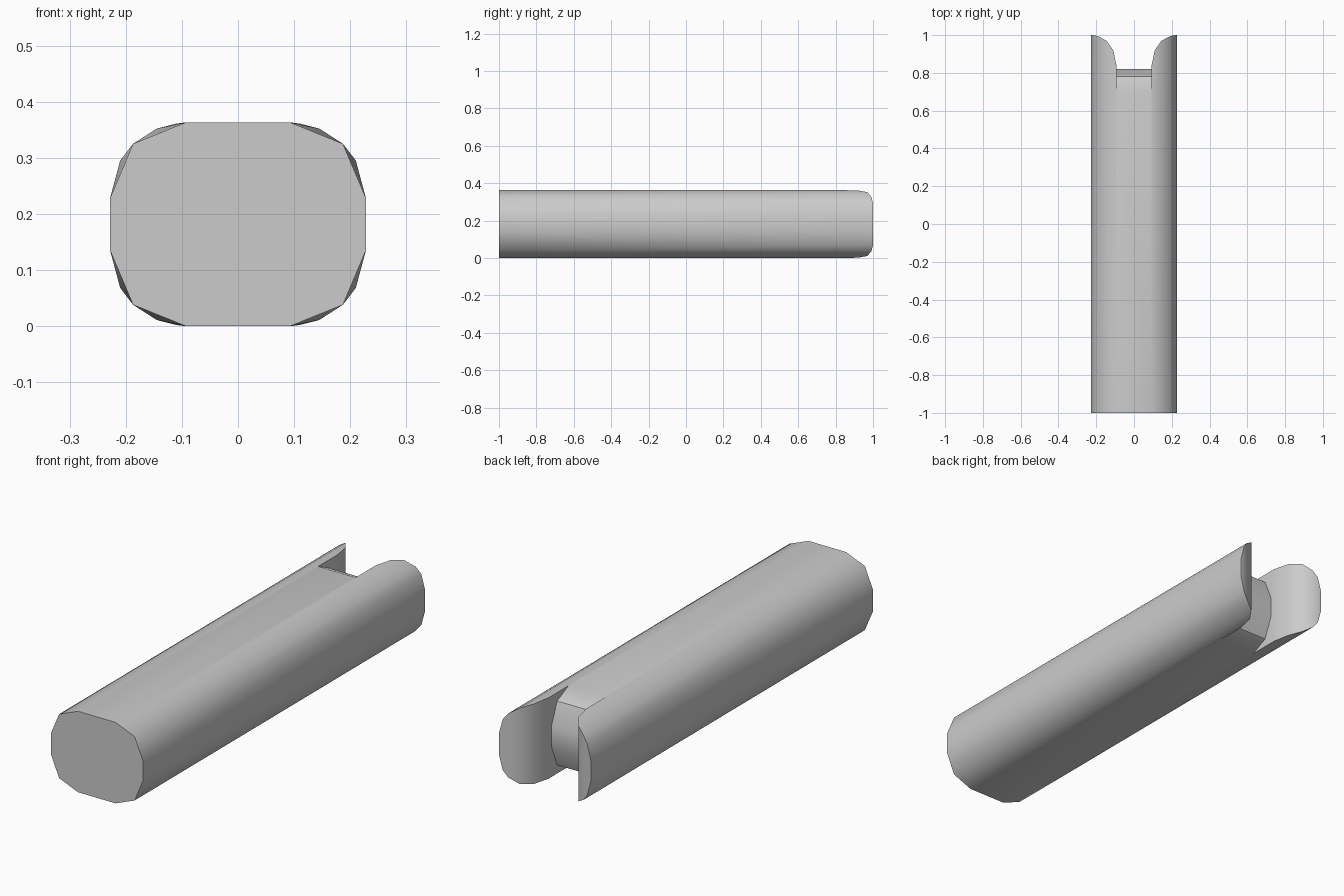
import bpy
import bmesh
from mathutils import Vector

cube = bpy.data.objects.get("Cube")
if cube:
    bpy.data.objects.remove(cube)

HEIGHT = 0.363
SLOT = 0.093  # half width of the slot

# Upper quarter of the front section, prong tip curve and slot floor profile
front = [Vector(p) for p in ((SLOT, -1, HEIGHT), (0.187, -1, 0.325), (0.228, -1, 0.228))]
tip = [Vector(p) for p in ((SLOT, 0.84, HEIGHT), (0.11, 0.92, 0.361), (0.145, 0.97, 0.352),
                           (0.187, 0.992, 0.325), (0.21, 0.999, 0.295), (0.228, 1, 0.228))]
floor = [Vector(p) for p in ((SLOT, 0.70, HEIGHT), (SLOT, 0.78, 0.325), (SLOT, 0.82, 0.228))]

bm = bmesh.new()


def flip_x(p):
    return Vector((-p.x, p.y, p.z))


def flip_z(p):
    return Vector((p.x, p.y, HEIGHT - p.z))


def face(points):
    bm.faces.new([bm.verts.new(p) for p in points])


def face_lr(points):
    face(points)
    face([flip_x(p) for p in points])


def face_all(points):
    face_lr(points)
    face_lr([flip_z(p) for p in points])


a, b, c = front

# Rounded long corners
face_all([a, floor[0], tip[0], tip[1]])
for tri in ((a, tip[1], tip[2]), (a, tip[2], b), (b, tip[2], tip[3]),
            (b, tip[3], tip[4]), (b, tip[4], c), (c, tip[4], tip[5])):
    face_all(tri)

# Flat flanks and curved prong tips
face_lr([c, tip[5], flip_z(tip[5]), flip_z(c)])
for p, q in zip(tip, tip[1:]):
    face_lr([p, q, flip_z(q), flip_z(p)])

# Slot walls
face_lr([tip[0]] + floor + [flip_z(p) for p in reversed(floor)] + [flip_z(tip[0])])

# Flat top and bottom, then the faceted slot floor
strip = [a] + floor
strip += [flip_z(p) for p in reversed(strip)]
for p, q in zip(strip, strip[1:]):
    face([p, q, flip_x(q), flip_x(p)])

# Front end cap
half = front + [flip_z(p) for p in reversed(front)]
face(half + [flip_x(p) for p in reversed(half)])

bmesh.ops.remove_doubles(bm, verts=bm.verts, dist=0.0001)
bmesh.ops.recalc_face_normals(bm, faces=bm.faces)
mesh = bpy.data.meshes.new("slotted_bar")
bm.to_mesh(mesh)
bm.free()

bar = bpy.data.objects.new("slotted_bar", mesh)
bpy.context.collection.objects.link(bar)

# Single grey material
grey = bpy.data.materials.new("light_grey")
grey.use_nodes = True
colour = (0.6, 0.6, 0.6, 1)
grey.diffuse_color = colour
grey.node_tree.nodes["Principled BSDF"].inputs["Base Color"].default_value = colour
mesh.materials.append(grey)

# Smooth the rounding, keep the hard edges
bpy.ops.object.select_all(action="DESELECT")
bar.select_set(True)
bpy.context.view_layer.objects.active = bar
bpy.ops.object.shade_smooth_by_angle(angle=0.6)
